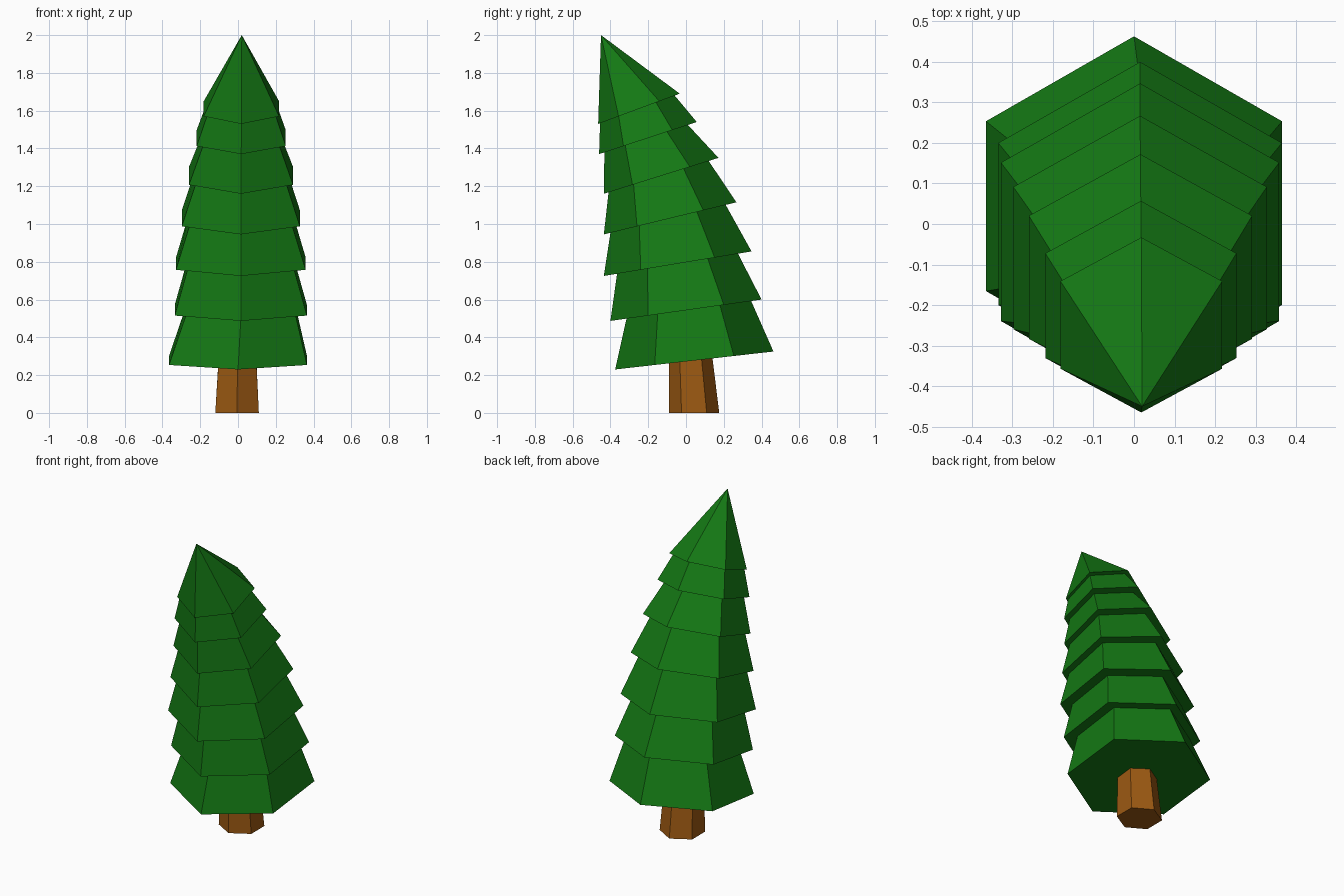
import bpy, bmesh, math
from mathutils import Vector

if "Cube" in bpy.data.objects:
    bpy.data.objects.remove(bpy.data.objects["Cube"])


def hex_ring(bm, x, front, back):
    """Tilted hexagon whose two points on the y axis are front and back (y, z)."""
    f, b = Vector((x, *front)), Vector((x, *back))
    centre, axis = (f + b) / 2, (b - f) / 2
    side = Vector((axis.length, 0, 0))
    return [bm.verts.new(centre + axis * math.cos(a) + side * math.sin(a))
            for a in (math.radians(60 * i) for i in range(6))]


def bridge(bm, lower, upper):
    for i in range(6):
        j = (i + 1) % 6
        bm.faces.new((lower[i], lower[j], upper[j], upper[i]))


def finish(bm, name, colour):
    bmesh.ops.recalc_face_normals(bm, faces=bm.faces)
    mesh = bpy.data.meshes.new(name)
    bm.to_mesh(mesh)
    bm.free()
    mat = bpy.data.materials.new(name + "_colour")
    mat.diffuse_color = (*colour, 1)
    mat.use_nodes = True
    mat.node_tree.nodes["Principled BSDF"].inputs["Base Color"].default_value = mat.diffuse_color
    mesh.materials.append(mat)
    obj = bpy.data.objects.new(name, mesh)
    bpy.context.collection.objects.link(obj)


# Each tier: x centre, outer rim front and back points,
# then y of the front and back points where the tier below meets it
tiers = [
    (0.0, (-0.375, 0.23), (0.463, 0.325), None),
    (0.015, (-0.40, 0.487), (0.40, 0.60), (-0.315, 0.345)),
    (0.015, (-0.435, 0.725), (0.347, 0.855), (-0.365, 0.275)),
    (0.015, (-0.435, 0.945), (0.267, 1.115), (-0.40, 0.21)),
    (0.016, (-0.435, 1.16), (0.172, 1.35), (-0.41, 0.12)),
    (0.017, (-0.46, 1.37), (0.057, 1.54), (-0.432, 0.01)),
    (0.018, (-0.465, 1.53), (-0.033, 1.69), (-0.455, -0.06)),
]

# Foliage: stacked leaning skirts with ledges underneath, closed by a point
bm = bmesh.new()
previous = None
for x, front, back, inner in tiers:
    rim = hex_ring(bm, x, front, back)
    if inner:
        slope = (back[1] - front[1]) / (back[0] - front[0])
        points = [(y, front[1] + slope * (y - front[0])) for y in inner]
        neck = hex_ring(bm, x, *points)
        bridge(bm, previous, neck)
        bridge(bm, neck, rim)
    else:
        bm.faces.new(rim)
    previous = rim
tip = bm.verts.new((0.02, -0.45, 2.0))
for i in range(6):
    bm.faces.new((previous[i], previous[(i + 1) % 6], tip))
finish(bm, "foliage", (0.007, 0.19, 0.007))

# Trunk: tapered hexagonal stump leaning toward the front
bm = bmesh.new()
base = hex_ring(bm, -0.005, (-0.09, 0.0), (0.176, 0.0))
top = hex_ring(bm, -0.003, (-0.09, 0.265), (0.14, 0.29))
bridge(bm, base, top)
bm.faces.new(base)
bm.faces.new(top)
finish(bm, "trunk", (0.33, 0.1, 0.006))
